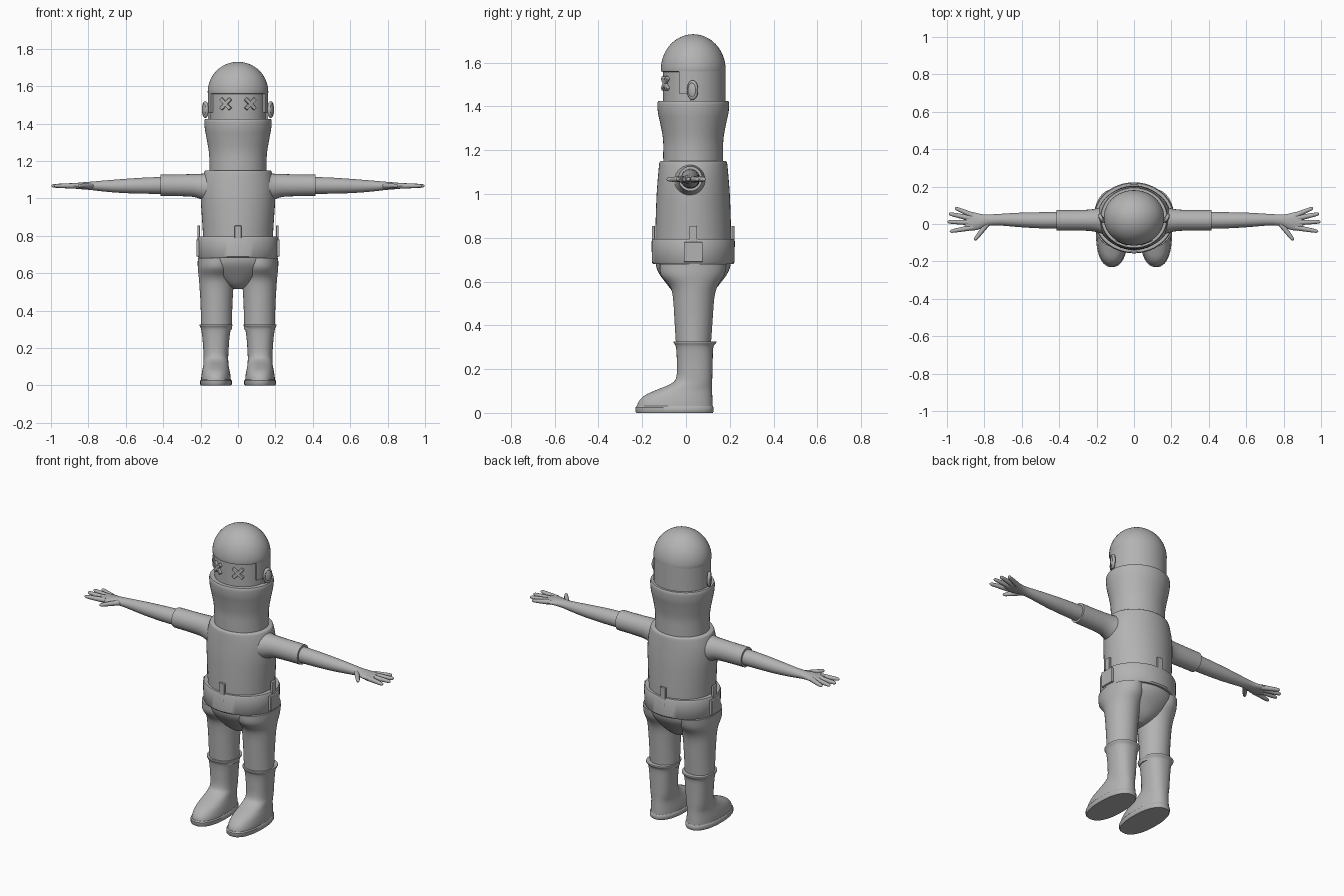
import bpy, bmesh, math
from mathutils import Vector, Matrix

if "Cube" in bpy.data.objects:
    bpy.data.objects.remove(bpy.data.objects["Cube"], do_unlink=True)

grey = bpy.data.materials.new("plain grey")
grey.use_nodes = True
grey.diffuse_color = (0.45, 0.45, 0.45, 1)
grey.node_tree.nodes["Principled BSDF"].inputs["Base Color"].default_value = grey.diffuse_color

CY = 0.033  # depth of the body axis


def finish(bm, name, mirror=False, angle=40, bevel=0):
    bmesh.ops.recalc_face_normals(bm, faces=bm.faces)
    mesh = bpy.data.meshes.new(name)
    bm.to_mesh(mesh)
    bm.free()
    mesh.materials.append(grey)
    ob = bpy.data.objects.new(name, mesh)
    bpy.context.collection.objects.link(ob)
    bpy.ops.object.select_all(action='DESELECT')
    ob.select_set(True)
    bpy.context.view_layer.objects.active = ob
    bpy.ops.object.shade_smooth_by_angle(angle=math.radians(angle))
    if bevel:
        mod = ob.modifiers.new("bevel", 'BEVEL')
        mod.width, mod.segments = bevel, 2
    if mirror:
        ob.modifiers.new("mirror", 'MIRROR')
    return ob


def resample(rows, steps):
    """Catmull-Rom interpolation between the rows."""
    rows = [Vector(r) for r in rows]
    out = []
    for i in range(len(rows) - 1):
        a, b, c, d = (rows[max(i - 1, 0)], rows[i], rows[i + 1], rows[min(i + 2, len(rows) - 1)])
        for k in range(steps):
            t = k / steps
            out.append(b + (c - a) * (t / 2) + (a * 2 - b * 5 + c * 4 - d) * (t * t / 2)
                       + (b * 3 - a - c * 3 + d) * (t ** 3 / 2))
    return out + [rows[-1]]


def skin(rings, name, power=2, sides=48, **kw):
    """Bridge (centre, u, v) ellipses into a capped tube."""
    bm = bmesh.new()
    loops = []
    for centre, u, v in rings:
        loop = []
        for k in range(sides):
            c, s = math.cos(math.tau * k / sides), math.sin(math.tau * k / sides)
            c, s = (math.copysign(abs(w) ** (2 / power), w) for w in (c, s))
            loop.append(bm.verts.new(centre + u * c + v * s))
        loops.append(loop)
    for a, b in zip(loops, loops[1:]):
        for k in range(sides):
            j = (k + 1) % sides
            bm.faces.new((a[k], a[j], b[j], b[k]))
    bm.faces.new(loops[0])
    bm.faces.new(loops[-1])
    return finish(bm, name, **kw)


def column(name, rows, steps=1, cx=0, **kw):
    """Upright loft from rows of z, front y, back y, half width."""
    rings = []
    for z, front, back, half in resample(rows, steps):
        rings.append((Vector((cx, (front + back) / 2, z)), Vector((half, 0, 0)),
                      Vector((0, (back - front) / 2, 0))))
    return skin(rings, name, **kw)


def turned(name, rows, steps=1, **kw):
    """Upright loft about the body axis from rows of z, rx, ry."""
    return column(name, [(z, CY - ry, CY + ry, rx) for z, rx, ry in rows], steps, **kw)


def limb(name, rows, steps=4, sides=24, **kw):
    """Sideways loft from rows of x, y, z, half width, half thickness."""
    pts = resample(rows, steps)
    rings = []
    for i, p in enumerate(pts):
        a, b = pts[max(i - 1, 0)], pts[min(i + 1, len(pts) - 1)]
        across = Vector((a[1] - b[1], b[0] - a[0], 0)).normalized()
        rings.append((Vector(p[:3]), across * p[3], Vector((0, 0, p[4]))))
    return skin(rings, name, sides=sides, mirror=True, **kw)


def box(name, centre, size, turn=Matrix(), mirror=False, bevel=0.003):
    bm = bmesh.new()
    bmesh.ops.create_cube(bm, size=1, matrix=Matrix.Translation(centre) @ turn @ Matrix.Diagonal((*size, 1)))
    return finish(bm, name, mirror, bevel=bevel)


# Head: dome cap, face, hair around the back
turned("cap", [(1.558, 0.15, 0.137), (1.56, 0.16, 0.147)]
       + [(1.568 + 0.162 * math.sin(t), 0.162 * math.cos(t), 0.148 * math.cos(t))
          for t in (math.pi / 2 * k / 16 for k in range(16))]
       + [(1.73, 0.003, 0.003)])
turned("face", [(1.38, 0.15, 0.138), (1.6, 0.15, 0.138)])


def hair_shell(name, low, start, end, mirror=False):
    bm = bmesh.new()
    n = 24
    cols = []
    for k in range(n + 1):
        a = math.radians(start + (end - start) * k / n)
        cols.append([bm.verts.new((rx * math.cos(a), CY + ry * math.sin(a), z))
                     for rx, ry, z in ((0.145, 0.133, low), (0.16, 0.148, low),
                                       (0.16, 0.148, 1.57), (0.145, 0.133, 1.57))])
    for a, b in zip(cols, cols[1:]):
        for k in range(4):
            j = (k + 1) % 4
            bm.faces.new((a[k], a[j], b[j], b[k]))
    bm.faces.new(cols[0])
    bm.faces.new(cols[-1])
    return finish(bm, name, mirror)


hair_shell("back_hair", 1.425, -5, 185)
hair_shell("sideburns", 1.46, -26, -4, True)

# Cross-shaped eyes
for i, tilt in enumerate((45, -45)):
    turn = Matrix.Rotation(math.radians(23), 4, 'Z') @ Matrix.Rotation(math.radians(tilt), 4, 'Y')
    box(f"eye_bar_{i + 1}", (0.065, -0.092, 1.505), (0.078, 0.024, 0.019), turn, True)

# Ears: flat bowl with a raised rim
bm = bmesh.new()
place = Matrix.Translation((0.175, 0.03, 1.475)) @ Matrix.Rotation(math.radians(-25), 4, 'Z')
bmesh.ops.create_uvsphere(bm, u_segments=20, v_segments=12, radius=1,
                          matrix=place @ Matrix.Diagonal((0.013, 0.024, 0.04, 1)))
finish(bm, "ears", True)
bpy.ops.mesh.primitive_torus_add(major_radius=0.036, minor_radius=0.009, major_segments=32, minor_segments=10)
rim = bpy.context.object
rim.name = "ear_rims"
rim.data.transform(place @ Matrix.Diagonal((1, 0.6, 1, 1)) @ Matrix.Rotation(math.pi / 2, 4, 'Y'))
rim.data.materials.append(grey)
bpy.ops.object.shade_smooth()
rim.modifiers.new("mirror", 'MIRROR')

# Neck wrap, torso and belt
turned("neck_wrap", [(1.10, 0.152, 0.137), (1.18, 0.152, 0.137), (1.25, 0.156, 0.138),
                     (1.32, 0.168, 0.150), (1.37, 0.177, 0.161), (1.41, 0.180, 0.164),
                     (1.425, 0.176, 0.160)], 4)
turned("torso", [(0.70, 0.185, 0.172), (0.80, 0.187, 0.173), (0.90, 0.193, 0.171),
                 (1.00, 0.199, 0.167), (1.08, 0.195, 0.161), (1.14, 0.180, 0.155),
                 (1.15, 0.172, 0.150)], 4)
turned("belt", [(0.68, 0.208, 0.182), (0.688, 0.214, 0.189), (0.785, 0.216, 0.190),
                (0.795, 0.211, 0.185)])
for name, y in (("front_belt_loop", CY - 0.182), ("back_belt_loop", CY + 0.182)):
    box(name, (0, y, 0.80), (0.036, 0.014, 0.11))
box("side_belt_loops", (0.21, CY, 0.80), (0.014, 0.036, 0.11), mirror=True)
box("belt_pouches", (0.213, CY, 0.735), (0.02, 0.086, 0.09), mirror=True)

# Trousers
turned("hips", [(0.74, 0.198, 0.172), (0.68, 0.201, 0.171), (0.64, 0.197, 0.158), (0.59, 0.155, 0.122),
                (0.54, 0.08, 0.08), (0.515, 0.025, 0.04)], 4)
column("legs", [(0.68, -0.12, 0.185, 0.1), (0.63, -0.115, 0.175, 0.1), (0.58, -0.075, 0.145, 0.095),
                (0.53, -0.06, 0.13, 0.091), (0.43, -0.053, 0.122, 0.085), (0.30, -0.045, 0.113, 0.082)],
       4, cx=0.115, mirror=True)

# Boots with sole
column("boots", [(0.02, -0.225, 0.122, 0.08), (0.05, -0.217, 0.121, 0.078), (0.08, -0.188, 0.12, 0.073),
                 (0.105, -0.135, 0.119, 0.068), (0.13, -0.075, 0.119, 0.066), (0.16, -0.045, 0.12, 0.066),
                 (0.24, -0.042, 0.122, 0.071), (0.30, -0.046, 0.125, 0.079), (0.32, -0.056, 0.138, 0.088),
                 (0.327, -0.056, 0.138, 0.088)], 4, cx=0.118, power=2.3, mirror=True)
column("boot_soles", [(0, -0.226, 0.122, 0.081), (0.006, -0.231, 0.126, 0.085), (0.025, -0.231, 0.126, 0.085),
                      (0.031, -0.225, 0.122, 0.08)], cx=0.118, power=2.3, mirror=True)

# Sleeves and arms
limb("sleeves", [(0.14, 0.02, 1.055, 0.085, 0.085), (0.19, 0.02, 1.062, 0.066, 0.07),
                 (0.24, 0.02, 1.069, 0.057, 0.061), (0.32, 0.02, 1.07, 0.055, 0.058),
                 (0.415, 0.02, 1.07, 0.055, 0.057)])
limb("arms", [(0.36, 0.02, 1.07, 0.045, 0.046), (0.50, 0.02, 1.068, 0.043, 0.043),
              (0.62, 0.022, 1.066, 0.038, 0.037), (0.72, 0.023, 1.066, 0.031, 0.029),
              (0.79, 0.02, 1.067, 0.031, 0.022), (0.84, 0.014, 1.067, 0.045, 0.018),
              (0.88, 0.015, 1.067, 0.051, 0.014), (0.9, 0.018, 1.067, 0.043, 0.009)])

# Fingers and thumb: root and tip in plan
fingers = {"little_fingers": (0.86, 0.045, 0.957, 0.086), "ring_fingers": (0.87, 0.03, 0.99, 0.055),
           "middle_fingers": (0.87, 0.008, 0.998, 0.012), "index_fingers": (0.86, -0.018, 0.985, -0.04),
           "thumbs": (0.785, 0.0, 0.853, -0.087)}
for name, (x, y, tx, ty) in fingers.items():
    rows = [(x + (tx - x) * t, y + (ty - y) * t, 1.067, r, r)
            for t, r in ((0, 0.015), (0.5, 0.0125), (0.85, 0.010), (0.96, 0.007), (1, 0.002))]
    limb(name, rows, 2, 12)
